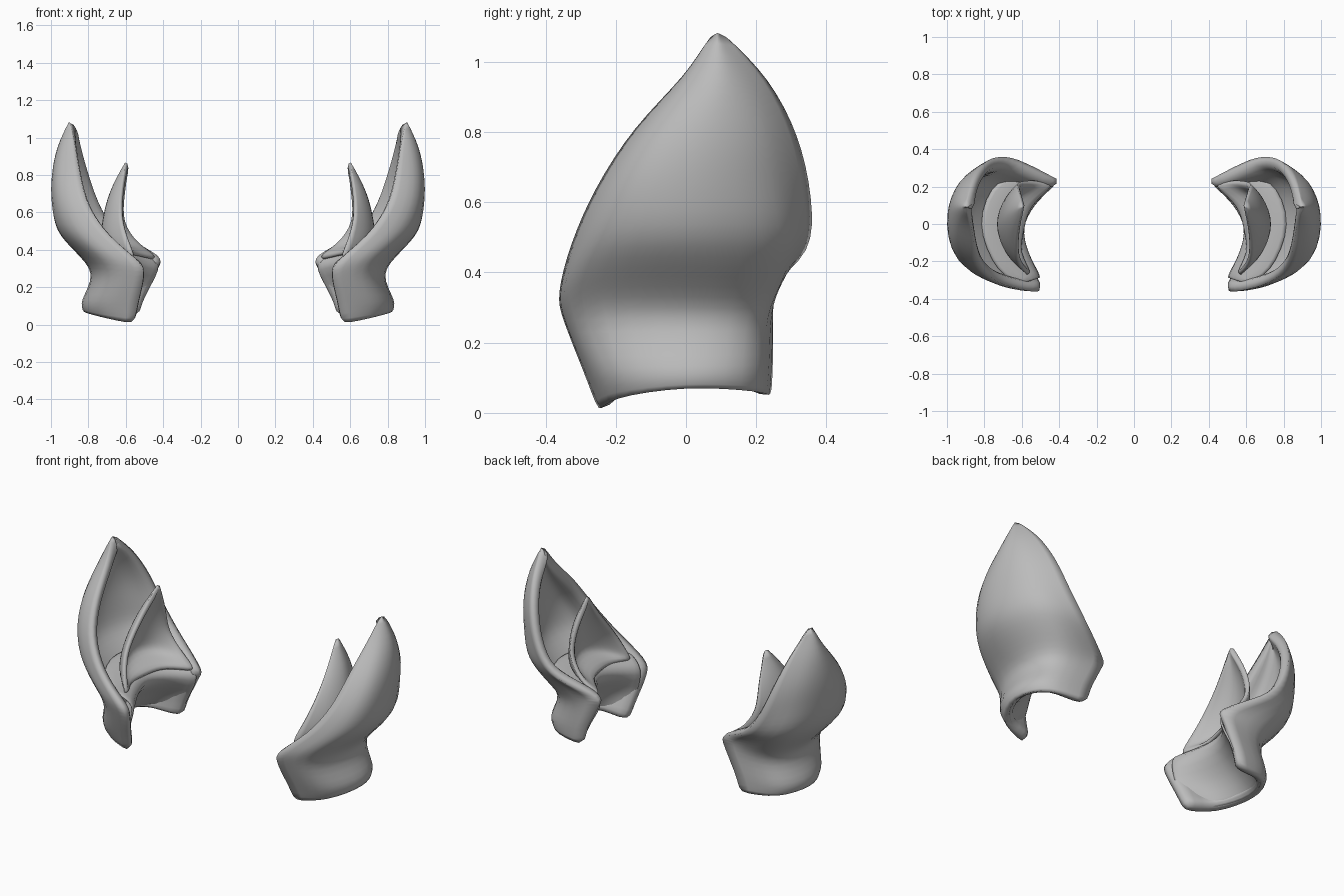
import bpy
from mathutils import Vector

grey = bpy.data.materials.new("plain_grey")
grey.diffuse_color = (0.5, 0.5, 0.5, 1)


def smooth_path(points, steps):
    """Pass a smooth curve through the points."""
    p = [Vector(q) for q in points]
    p = [p[0] * 2 - p[1]] + p + [p[-1] * 2 - p[-2]]
    out = []
    for a, b, c, d in zip(p, p[1:], p[2:], p[3:]):
        for i in range(steps):
            t = i / steps
            out.append(0.5 * (2 * b + (c - a) * t + (2 * a - 5 * b + 4 * c - d) * t ** 2
                              + (3 * b - a - 3 * c + d) * t ** 3))
    return out + [p[-2]]


def curved_sheet(name, rows, side, thickness):
    """Skin the front-to-back sections, thicken them inward and round the rim."""
    sections = [smooth_path(r, 2) for r in rows]
    columns = [smooth_path(c, 2) for c in zip(*sections)]
    n = len(columns[0])
    verts = [(v.x * side, v.y, v.z) for c in columns for v in c]
    faces = []
    for i in range(len(columns) - 1):
        for j in range(n - 1):
            f = [i * n + j, (i + 1) * n + j, (i + 1) * n + j + 1, i * n + j + 1]
            faces.append(f if side > 0 else f[::-1])
    mesh = bpy.data.meshes.new(name)
    mesh.from_pydata(verts, [], faces)
    mesh.materials.append(grey)
    for p in mesh.polygons:
        p.use_smooth = True
    ob = bpy.data.objects.new(name, mesh)
    bpy.context.collection.objects.link(ob)
    solid = ob.modifiers.new("thickness", "SOLIDIFY")
    solid.thickness = thickness
    solid.offset = -1
    solid.edge_crease_outer = 0.5
    rounding = ob.modifiers.new("rounded_rim", "SUBSURF")
    rounding.levels = rounding.render_levels = 1


# Outer shell sections, bottom to tip, each running front edge to back edge
shell = [
    [(.555, -.25, .0), (.74, -.20, .04), (.835, .0, .07), (.75, .20, .06), (.53, .245, .045)],
    [(.53, -.295, .12), (.75, -.24, .12), (.845, .0, .13), (.76, .21, .13), (.50, .25, .15)],
    [(.50, -.35, .26), (.70, -.30, .27), (.785, .0, .27), (.70, .22, .27), (.425, .25, .30)],
    [(.53, -.365, .34), (.77, -.31, .38), (.88, .0, .39), (.76, .275, .38), (.415, .245, .36)],
    [(.69, -.33, .48), (.895, -.25, .50), (.975, .0, .50), (.87, .285, .50), (.62, .35, .46)],
    [(.80, -.26, .64), (.96, -.18, .65), (1.0, .03, .65), (.92, .245, .65), (.74, .36, .61)],
    [(.845, -.15, .81), (.965, -.10, .80), (1.0, .06, .80), (.94, .22, .80), (.81, .32, .79)],
    [(.87, -.01, .96), (.935, .01, .95), (.97, .09, .95), (.93, .17, .95), (.86, .235, .95)],
    [(.895, .065, 1.07), (.90, .08, 1.08), (.905, .09, 1.085), (.90, .10, 1.08), (.895, .12, 1.07)],
]
# Inner petal sections, from its curled floor to its tip
petal = [
    [(.57, -.27, .35), (.61, -.15, .36), (.59, -.02, .37), (.55, .10, .37), (.43, .215, .34)],
    [(.575, -.27, .40), (.68, -.17, .42), (.73, .0, .44), (.67, .15, .43), (.53, .235, .42)],
    [(.625, -.20, .55), (.69, -.12, .55), (.73, .0, .55), (.69, .14, .55), (.62, .225, .55)],
    [(.625, -.07, .70), (.66, -.03, .71), (.69, .05, .71), (.66, .14, .71), (.62, .19, .70)],
    [(.60, .07, .86), (.602, .08, .865), (.603, .09, .87), (.602, .10, .865), (.60, .11, .86)],
]
# Sloping underside from the bottom rim, turning into a ledge that meets the shell wall
lining = [
    [(.565, -.235, .02), (.73, -.18, .055), (.82, .0, .08), (.74, .18, .07), (.54, .225, .05)],
    [(.53, -.29, .17), (.65, -.18, .20), (.70, -.01, .22), (.63, .15, .21), (.48, .23, .19)],
    [(.505, -.29, .31), (.56, -.15, .34), (.58, -.02, .36), (.52, .10, .35), (.42, .215, .32)],
    [(.60, -.32, .37), (.73, -.25, .40), (.83, .0, .42), (.73, .24, .41), (.50, .25, .38)],
]

for side, label in ((1, "right"), (-1, "left")):
    curved_sheet(label + "_outer_shell", shell, side, 0.06)
    curved_sheet(label + "_inner_petal", petal, side, 0.03)
    curved_sheet(label + "_lining", lining, side, 0.015)
